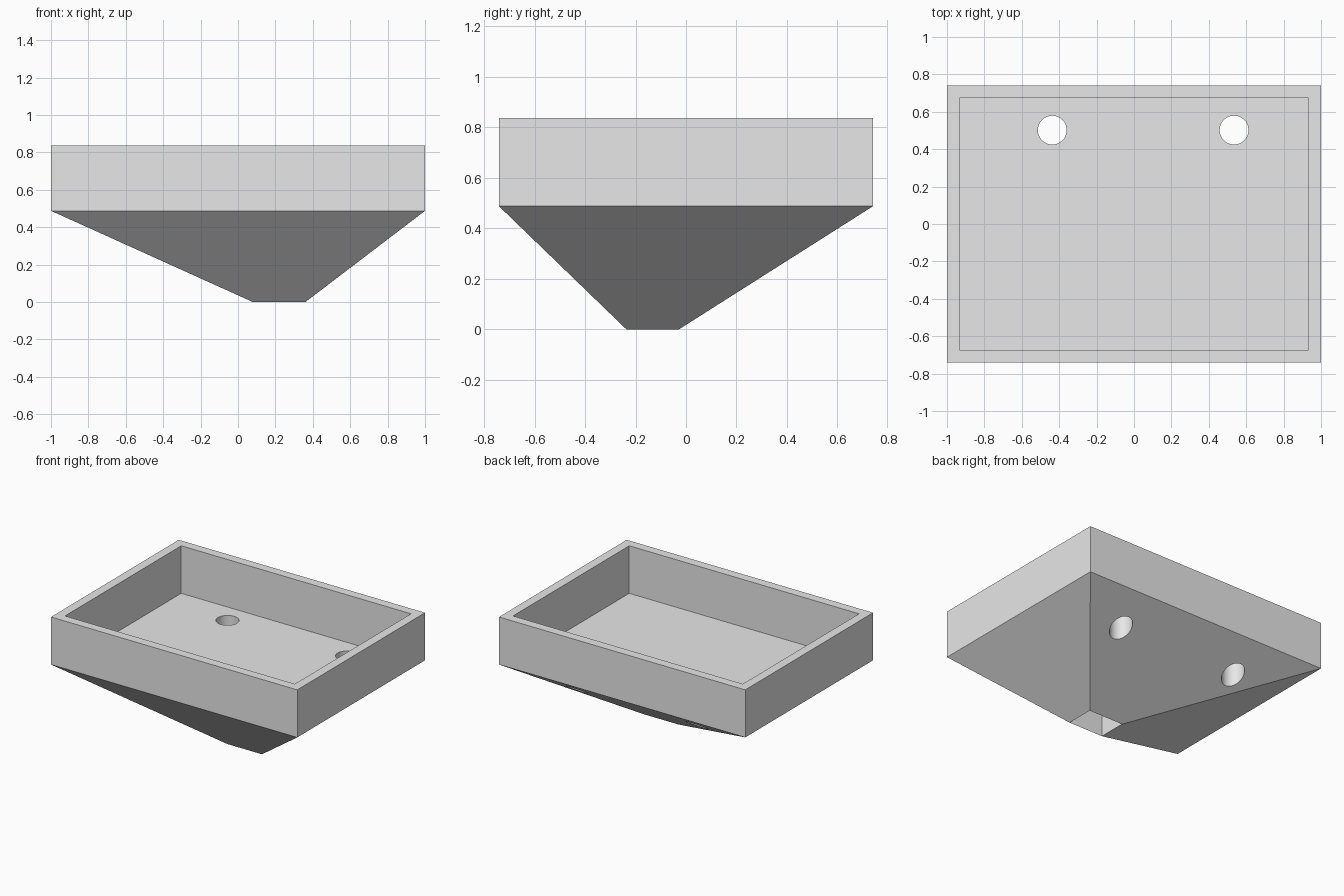
import bpy
import bmesh

cube = bpy.data.objects.get("Cube")
if cube:
    bpy.data.objects.remove(cube, do_unlink=True)

# Single plain grey
grey = bpy.data.materials.new("plain_grey")
grey.use_nodes = True
grey.diffuse_color = (0.8, 0.8, 0.8, 1)
grey.node_tree.nodes["Principled BSDF"].inputs["Base Color"].default_value = grey.diffuse_color

TOP, SEAM, SOCKET_TOP = 0.837, 0.488, 0.35
WALL = 0.067
OUTER = (-1, 1, -0.741, 0.741)
INNER = (-1 + WALL, 1 - WALL, -0.741 + WALL, 0.741 - WALL)
SOCKET = (0.08, 0.36, -0.236, -0.028)


def make_object(name, bm):
    bmesh.ops.recalc_face_normals(bm, faces=bm.faces)
    mesh = bpy.data.meshes.new(name)
    bm.to_mesh(mesh)
    bm.free()
    mesh.materials.append(grey)
    obj = bpy.data.objects.new(name, mesh)
    bpy.context.collection.objects.link(obj)
    return obj


def ring(bm, rect, z):
    x0, x1, y0, y1 = rect
    return [bm.verts.new((x, y, z)) for x, y in ((x0, y0), (x1, y0), (x1, y1), (x0, y1))]


# Tray body: rectangular rings from the socket ceiling, round the outside, to the tray floor
bm = bmesh.new()
sections = [(SOCKET, SOCKET_TOP), (SOCKET, 0), (OUTER, SEAM), (OUTER, TOP), (INNER, TOP), (INNER, SEAM)]
rings = [ring(bm, rect, z) for rect, z in sections]
for a, b in zip(rings, rings[1:]):
    for i in range(4):
        j = (i + 1) % 4
        bm.faces.new((a[i], a[j], b[j], b[i]))
bm.faces.new(rings[0])
bm.faces.new(rings[-1])
body = make_object("tray_body", bm)
bpy.context.view_layer.objects.active = body
body.select_set(True)

# Two round drain holes through the floor and back slope
for side, x in (("right", -0.437), ("left", 0.535)):
    bm = bmesh.new()
    bmesh.ops.create_cone(bm, cap_ends=True, segments=48, radius1=0.077, radius2=0.077, depth=0.6)
    cutter = make_object("hole_cutter_" + side, bm)
    cutter.location = (x, 0.502, 0.4)
    cutter.hide_render = True
    cut = body.modifiers.new("hole_" + side, "BOOLEAN")
    cut.operation = "DIFFERENCE"
    cut.solver = "EXACT"
    cut.object = cutter
    bpy.context.view_layer.update()
    bpy.ops.object.modifier_apply(modifier=cut.name)
    bpy.data.objects.remove(cutter, do_unlink=True)

bpy.ops.object.shade_smooth_by_angle()
